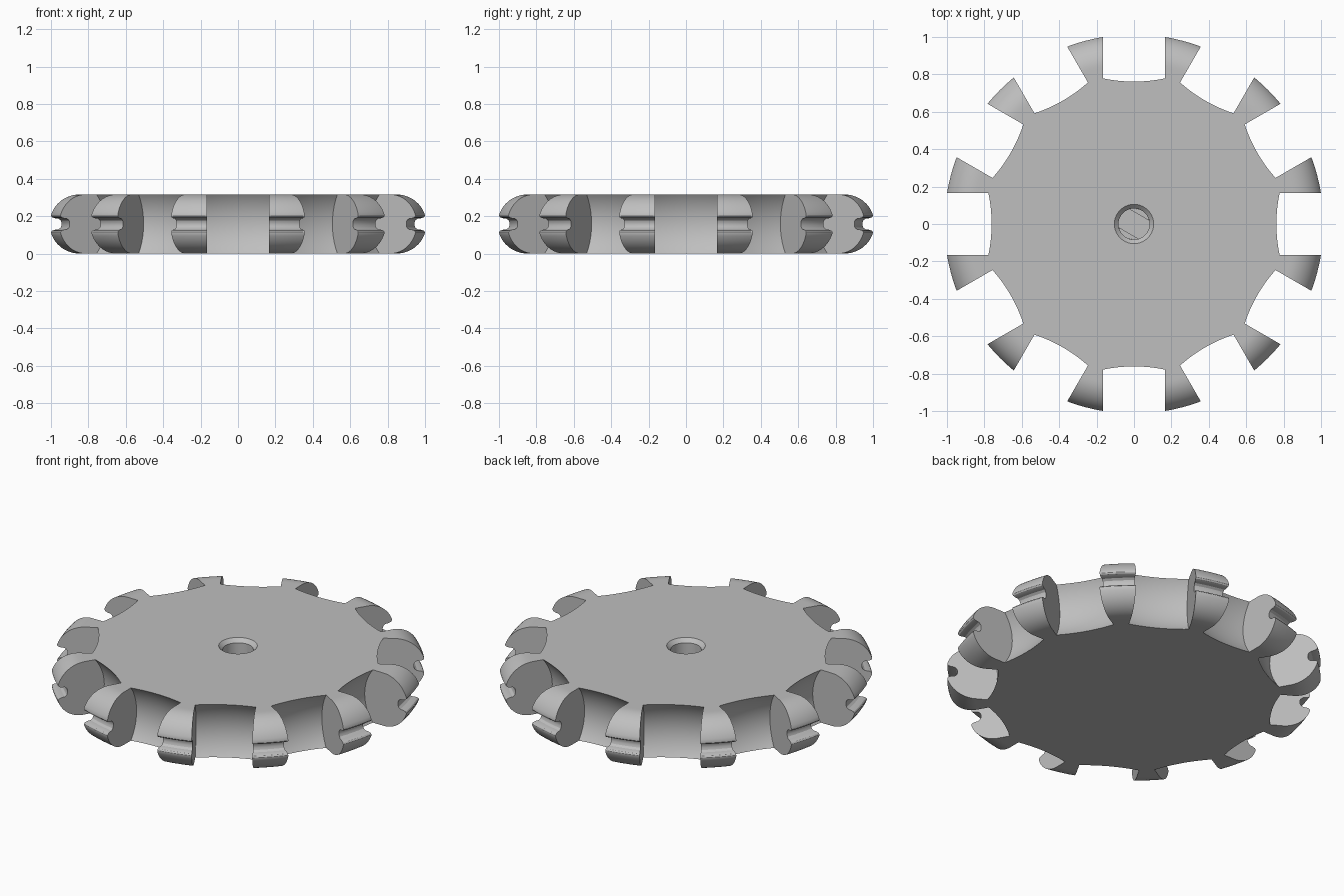
import bpy, bmesh, math
from mathutils import Matrix

cube = bpy.data.objects.get("Cube")
if cube:
    bpy.data.objects.remove(cube, do_unlink=True)

HALF = 0.158            # half the thickness of the wheel
SLOTS = 12
SLOT_HALF_WIDTH = 0.165
AXLE_RADIUS = 0.98      # distance of each roller axis from the hub

grey = bpy.data.materials.new("plain grey")
grey.use_nodes = True
colour = (0.52, 0.52, 0.52, 1)
grey.diffuse_color = colour
grey.node_tree.nodes["Principled BSDF"].inputs["Base Color"].default_value = colour


def lathe(bm, profile, steps, matrix=Matrix()):
    """Spin an (r, z) profile around z, then place it."""
    part = bmesh.new()
    verts = [part.verts.new((r, 0, z)) for r, z in profile]
    edges = [part.edges.new(pair) for pair in zip(verts, verts[1:])]
    bmesh.ops.spin(part, geom=verts + edges, cent=(0, 0, 0), axis=(0, 0, 1),
                   angle=math.tau, steps=steps)
    bmesh.ops.remove_doubles(part, verts=part.verts, dist=1e-5)
    bmesh.ops.recalc_face_normals(part, faces=part.faces)
    part.transform(matrix)
    temp = bpy.data.meshes.new("temp")
    part.to_mesh(temp)
    part.free()
    bm.from_mesh(temp)
    bpy.data.meshes.remove(temp)


def make_object(name, bm):
    mesh = bpy.data.meshes.new(name)
    bm.to_mesh(mesh)
    bm.free()
    mesh.materials.append(grey)
    ob = bpy.data.objects.new(name, mesh)
    bpy.context.collection.objects.link(ob)
    return ob


def activate(ob):
    bpy.ops.object.select_all(action='DESELECT')
    ob.select_set(True)
    bpy.context.view_layer.objects.active = ob


# Rim: rounded shoulder, then a lip falling into the central groove
shoulder, lip_angle = 0.863, math.radians(72)
upper = []
for i in range(13):
    a = lip_angle * i / 12
    upper.append((shoulder + HALF * math.sin(a), HALF * math.cos(a)))
upper += [(1.013, 0.043), (1.008, 0.036), (0.995, 0.031),
          (0.975, 0.029), (0.963, 0.02), (0.958, 0.008)]
rim = upper + [(r, -z) for r, z in reversed(upper)]

# Wheel body: blind chamfered bore, flat faces and rim
bore, floor = 0.083, -0.1
body = [(0, floor), (bore, floor), (bore, HALF - 0.022), (0.105, HALF), (0.85, HALF)]
body += rim + [(0.85, -HALF), (0, -HALF)]
bm = bmesh.new()
lathe(bm, body, 144, Matrix.Translation((0, 0, HALF)))
wheel = make_object("wheel_body", bm)

# Barrel-shaped pockets around the rim
barrel = [(0, -SLOT_HALF_WIDTH)]
for i in range(13):
    t = SLOT_HALF_WIDTH * (i / 6 - 1)
    barrel.append((0.27 - t * t / 2, t))
barrel.append((0, SLOT_HALF_WIDTH))
bm = bmesh.new()
for k in range(SLOTS):
    place = (Matrix.Rotation(math.tau * k / SLOTS, 4, 'Z')
             @ Matrix.Translation((0, AXLE_RADIUS, HALF))
             @ Matrix.Rotation(math.pi / 2, 4, 'Y'))
    lathe(bm, barrel, 64, place)
cutter = make_object("pocket_cutter", bm)
cutter.hide_render = True

cut = wheel.modifiers.new("pockets", 'BOOLEAN')
cut.operation = 'DIFFERENCE'
cut.solver = 'EXACT'
cut.object = cutter
activate(wheel)
bpy.ops.object.modifier_apply(modifier=cut.name)
bpy.data.objects.remove(cutter, do_unlink=True)
bpy.ops.object.shade_smooth_by_angle(angle=math.radians(30))

# Two flats that turn the bore into a keyed shaft socket
spread = math.acos(0.056 / bore)
for name, facing in (("back_bore_flat", 60), ("front_bore_flat", 240)):
    bm = bmesh.new()
    ring = []
    for i in range(13):
        a = math.radians(facing) + spread * (i / 6 - 1)
        ring.append(bm.verts.new((bore * math.cos(a), bore * math.sin(a), HALF + floor)))
    base = bm.faces.new(ring)
    top = bmesh.ops.extrude_face_region(bm, geom=[base])["geom"]
    bmesh.ops.translate(bm, vec=(0, 0, 0.15),
                        verts=[v for v in top if isinstance(v, bmesh.types.BMVert)])
    bmesh.ops.recalc_face_normals(bm, faces=bm.faces)
    flat = make_object(name, bm)
    activate(flat)
    bpy.ops.object.shade_smooth_by_angle(angle=math.radians(30))
